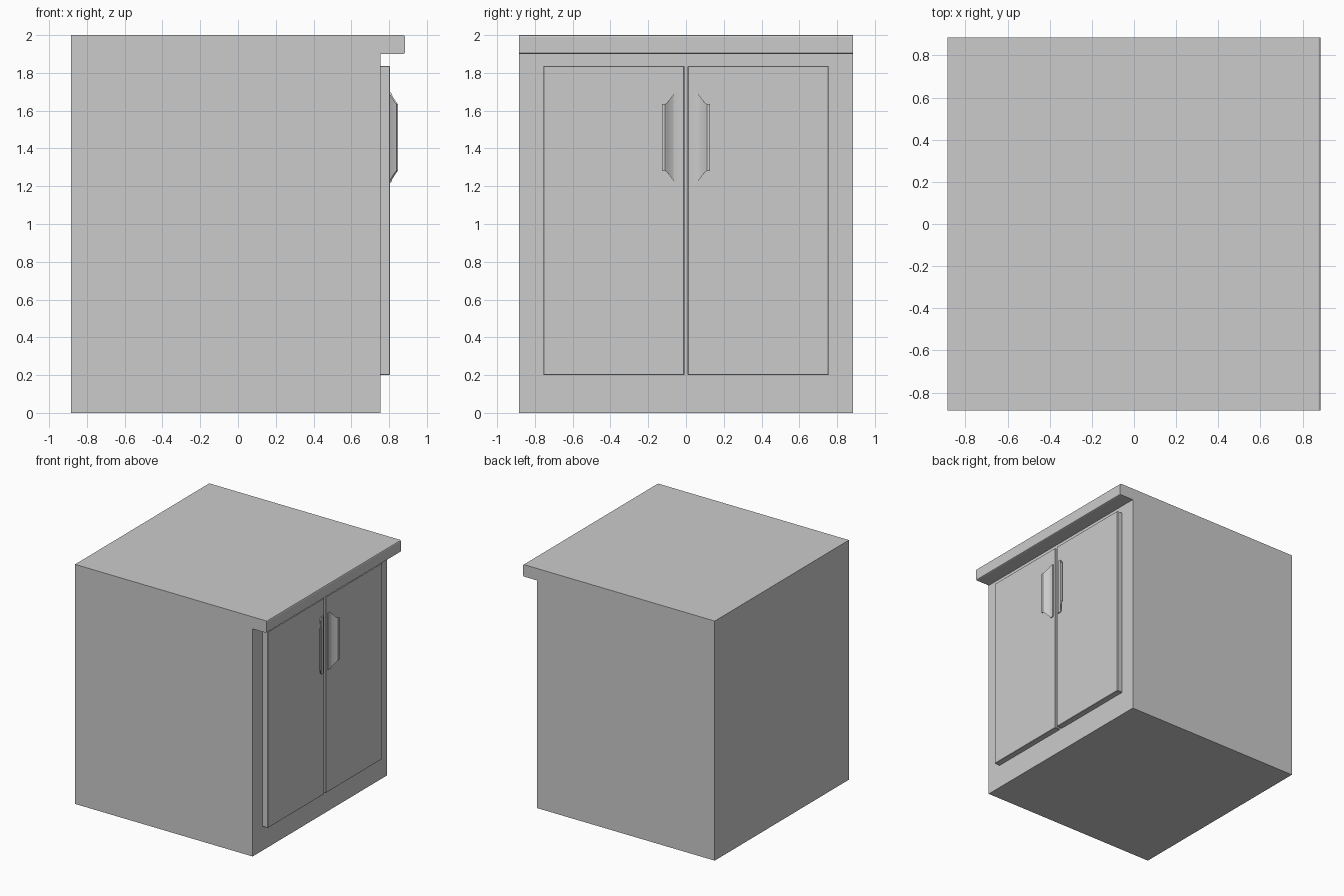
import bpy, bmesh
from mathutils import Vector

cube = bpy.data.objects.get("Cube")
if cube:
    bpy.data.objects.remove(cube, do_unlink=True)

GREY = (0.6, 0.6, 0.6, 1)
grey = bpy.data.materials.new("plain grey")
grey.use_nodes = True
grey.diffuse_color = GREY
grey.node_tree.nodes["Principled BSDF"].inputs["Base Color"].default_value = GREY


def finish(name, bm):
    bmesh.ops.recalc_face_normals(bm, faces=bm.faces)
    mesh = bpy.data.meshes.new(name)
    bm.to_mesh(mesh)
    bm.free()
    mesh.materials.append(grey)
    obj = bpy.data.objects.new(name, mesh)
    bpy.context.collection.objects.link(obj)
    return obj


def box(name, low, high):
    bm = bmesh.new()
    bmesh.ops.create_cube(bm, size=1)
    low, high = Vector(low), Vector(high)
    for v in bm.verts:
        v.co = (low + high) / 2 + v.co * (high - low)
    return finish(name, bm)


def bevel(obj, width, segments):
    mod = obj.modifiers.new("rounded edges", "BEVEL")
    mod.width = width
    mod.segments = segments


# Cabinet body with overhanging worktop, one side profile extruded across
HALF = 0.885
FRONT = 0.755
TOP_UNDER = 1.9
R = 0.01
profile = [(-HALF, 0), (FRONT, 0), (FRONT, TOP_UNDER), (HALF - R, TOP_UNDER),
           (HALF - R * 0.3, TOP_UNDER + R * 0.3), (HALF, TOP_UNDER + R),
           (HALF, 2 - R), (HALF - R * 0.3, 2 - R * 0.3), (HALF - R, 2), (-HALF, 2)]
bm = bmesh.new()
face = bm.faces.new([bm.verts.new((x, -HALF, z)) for x, z in profile])
swept = bmesh.ops.extrude_face_region(bm, geom=[face])["geom"]
bmesh.ops.translate(bm, vec=(0, 2 * HALF, 0),
                    verts=[v for v in swept if isinstance(v, bmesh.types.BMVert)])
finish("cabinet_body", bm)

# Flared pull: section points run from the door side to the outer lip (y, x)
section = [(0.032, 0.811), (0.06, 0.811), (0.07, 0.815), (0.1, 0.84),
           (0.11, 0.847), (0.128, 0.847)]
THICK = 0.009
HANDLE_Z = 1.458


def handle(name, side):
    bm = bmesh.new()
    rows = []
    for y, x in section:
        taper = min(max((y - 0.06) / 0.045, 0), 1)
        h = 0.237 - 0.06 * taper
        rows.append([bm.verts.new((x - dx, side * y, HANDLE_Z + dz))
                     for dx, dz in ((0, -h), (0, h), (THICK, h), (THICK, -h))])
    for a, b in zip(rows, rows[1:]):
        for i in range(4):
            j = (i + 1) % 4
            bm.faces.new((a[i], a[j], b[j], b[i]))
    bm.faces.new(rows[0])
    bm.faces.new(rows[-1])
    obj = finish(name, bm)
    bpy.ops.object.select_all(action="DESELECT")
    obj.select_set(True)
    bpy.context.view_layer.objects.active = obj
    bpy.ops.object.shade_smooth_by_angle(angle=0.6)


# Pair of doors, each with its pull beside the centre gap
for label, side in (("front", -1), ("back", 1)):
    ys = sorted((side * 0.009, side * 0.755))
    door = box(label + "_door", (FRONT - 0.005, ys[0], 0.2), (0.804, ys[1], 1.837))
    bevel(door, 0.003, 1)
    handle(label + "_handle", side)
